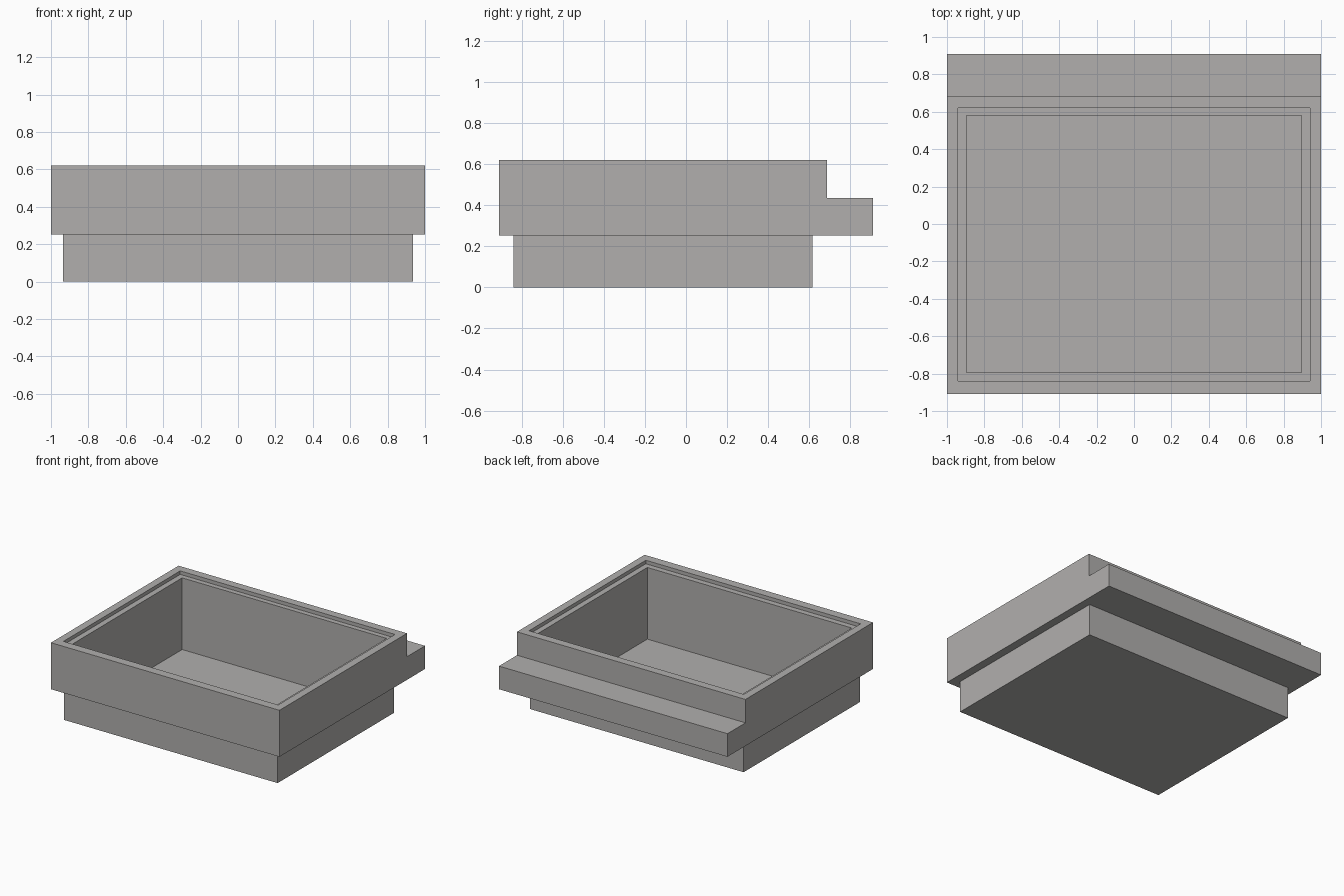
import bpy, bmesh

cube = bpy.data.objects.get("Cube")
if cube:
    bpy.data.objects.remove(cube)

# Single warm grey material
grey = bpy.data.materials.new("warm_grey")
grey.use_nodes = True
color = (0.44, 0.43, 0.42, 1)
grey.diffuse_color = color
grey.node_tree.nodes["Principled BSDF"].inputs["Base Color"].default_value = color

# Rectangular outlines: half width, front y, back y
BASE = (0.935, -0.84, 0.615)
COLLAR = (1.0, -0.91, 0.685)
RECESS = (0.94, -0.84, 0.62)
CAVITY = (0.895, -0.795, 0.58)
LEDGE_BACK = 0.91

bm = bmesh.new()


def ring(outline, z):
    w, front, back = outline
    corners = [(-w, front), (w, front), (w, back), (-w, back)]
    return [bm.verts.new((x, y, z)) for x, y in corners]


# Walls run up the outside, over the stepped rim and down to the floor
steps = [(BASE, 0), (BASE, 0.252), (COLLAR, 0.252), (COLLAR, 0.435),
         (COLLAR, 0.62), (RECESS, 0.62), (RECESS, 0.592),
         (CAVITY, 0.592), (CAVITY, 0.025)]
rings = [ring(outline, z) for outline, z in steps]
bm.faces.new(reversed(rings[0]))
ledge_face = None
for level, (low, high) in enumerate(zip(rings, rings[1:])):
    for i in range(4):
        j = (i + 1) % 4
        face = bm.faces.new((low[i], low[j], high[j], high[i]))
        if level == 2 and i == 2:
            ledge_face = face
bm.faces.new(rings[-1])

# Rear ledge is pulled out of the lower half of the collar
extruded = bmesh.ops.extrude_discrete_faces  # keeps a single clean cap
cap = bmesh.ops.extrude_face_region(bm, geom=[ledge_face])["geom"]
for vert in (g for g in cap if isinstance(g, bmesh.types.BMVert)):
    vert.co.y = LEDGE_BACK
if ledge_face.is_valid:
    bm.faces.remove(ledge_face)

# Merge coplanar side panels and tidy normals
bmesh.ops.dissolve_limit(bm, angle_limit=0.01, verts=bm.verts, edges=bm.edges)
bmesh.ops.recalc_face_normals(bm, faces=bm.faces)

mesh = bpy.data.meshes.new("stepped_tray")
bm.to_mesh(mesh)
bm.free()
mesh.materials.append(grey)
tray = bpy.data.objects.new("stepped_tray", mesh)
bpy.context.collection.objects.link(tray)
